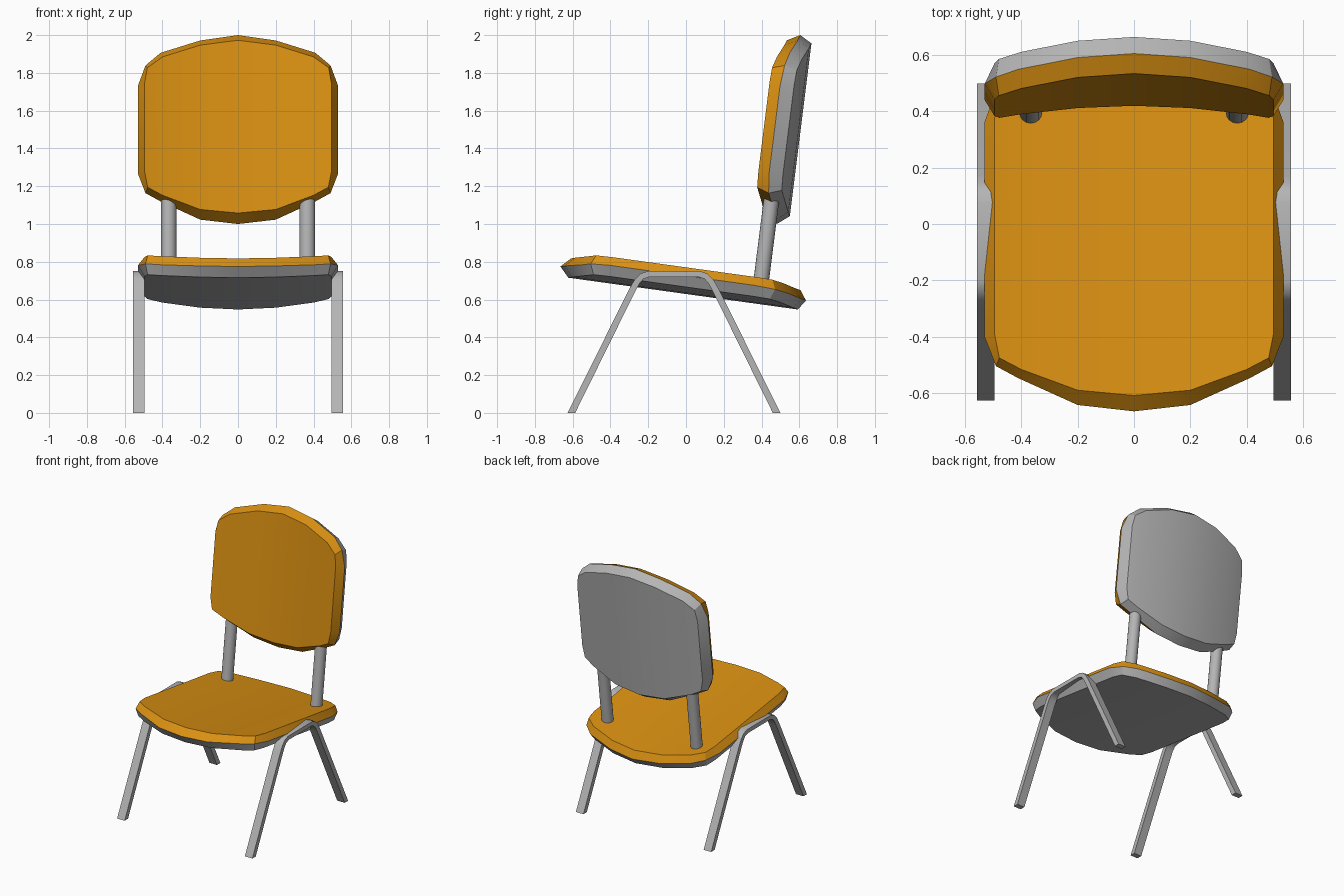
import bpy, bmesh, math
from mathutils import Vector

if "Cube" in bpy.data.objects:
    bpy.data.objects.remove(bpy.data.objects["Cube"])


def material(name, rgb):
    m = bpy.data.materials.new(name)
    m.diffuse_color = (*rgb, 1)
    m.use_nodes = True
    m.node_tree.nodes["Principled BSDF"].inputs["Base Color"].default_value = m.diffuse_color
    return m


ORANGE = material("orange", (0.70, 0.28, 0.006))
GREY = material("grey", (0.46, 0.46, 0.46))


def finish(name, bm, mats, angle=30):
    bmesh.ops.recalc_face_normals(bm, faces=bm.faces)
    me = bpy.data.meshes.new(name)
    bm.to_mesh(me)
    bm.free()
    ob = bpy.data.objects.new(name, me)
    bpy.context.collection.objects.link(ob)
    for m in mats:
        me.materials.append(m)
    bpy.ops.object.select_all(action='DESELECT')
    ob.select_set(True)
    bpy.context.view_layer.objects.active = ob
    bpy.ops.object.shade_smooth_by_angle(angle=math.radians(angle))
    return ob


# Half outlines of a pad: (x, distance from the near end), (x, distance from the far end)
OUTER = ([(0, 0), (.2, .022), (.41, .115), (.49, .157), (.53, .26)],
         [(.53, .28), (.49, .17), (.41, .10), (.2, .03), (0, 0)])
INNER = ([(0, .05), (.2, .068), (.4, .14), (.478, .18), (.495, .265)],
         [(.495, .275), (.48, .19), (.4, .13), (.2, .063), (0, .036)])


def pad(name, start, end, up, down, bend):
    """Curved cushion whose ridge runs start->end; orange on its face side, grey behind."""
    start, end = Vector(start), Vector(end)
    length = (end - start).length
    along = (end - start).normalized()
    face = Vector((1, 0, 0)).cross(along)
    bm = bmesh.new()

    def ring(shape, depth):
        half = [(x, v) for x, v in shape[0]] + [(x, length - v) for x, v in shape[1]]
        loop = half + [(-x, v) for x, v in reversed(half[1:-1])]
        return [bm.verts.new(start + along * v + face * (depth + bend * x * x)
                             + Vector((x, 0, 0))) for x, v in loop]

    front, ridge, back = ring(INNER, up), ring(OUTER, 0), ring(INNER, -down)
    n = len(front)
    for a, b, mi in ((front, ridge, 0), (ridge, back, 1)):
        for i in range(n):
            j = (i + 1) % n
            bm.faces.new((a[i], a[j], b[j], b[i])).material_index = mi
    for r, mi in ((front, 0), (back, 1)):
        for i in range(4):
            q = (i, i + 1, 8 - i, 9 - i)
            bm.faces.new([r[k] for k in q]).material_index = mi
            bm.faces.new([r[-k % n] for k in q]).material_index = mi
    return finish(name, bm, (ORANGE, GREY))


# Cushions
pad("seat", (0, -.665, .775), (0, .635, .595), .05, .053, .15)
pad("backrest", (0, .48, 1.0), (0, .605, 2.0), .067, .064, .26)

# Bent flat-bar legs: half profile (distance from the middle, z)
LEG_OUT = [(.563, 0), (.235, .66), (.207, .708), (.178, .737), (.14, .75)]
LEG_IN = [(.523, 0), (.203, .648), (.182, .686), (.162, .709), (.13, .72)]
LEG_MID = -.0635


def both(half):
    return [(-h, z) for h, z in half] + [(h, z) for h, z in reversed(half)]


for side, sx in (("right", 1), ("left", -1)):
    bm = bmesh.new()
    rows = []
    for (ho, zo), (hi, zi) in zip(both(LEG_OUT), both(LEG_IN)):
        rows.append([bm.verts.new((sx * x, LEG_MID + h, z)) for x, h, z in
                     ((.495, ho, zo), (.557, ho, zo), (.557, hi, zi), (.495, hi, zi))])
    for a, b in zip(rows, rows[1:]):
        for i in range(4):
            j = (i + 1) % 4
            bm.faces.new((a[i], a[j], b[j], b[i]))
    bm.faces.new(rows[0])
    bm.faces.new(rows[-1])
    finish(side + "_legs", bm, (GREY,), 40)

    # Round post joining seat and backrest
    p, q = Vector((sx * .367, .393, .66)), Vector((sx * .367, .468, 1.25))
    bm = bmesh.new()
    bmesh.ops.create_cone(bm, cap_ends=True, segments=16, radius1=.041, radius2=.041,
                          depth=(q - p).length)
    rot = (q - p).to_track_quat('Z', 'Y').to_matrix()
    for v in bm.verts:
        v.co = rot @ v.co + (p + q) / 2
    finish(side + "_back_post", bm, (GREY,))
